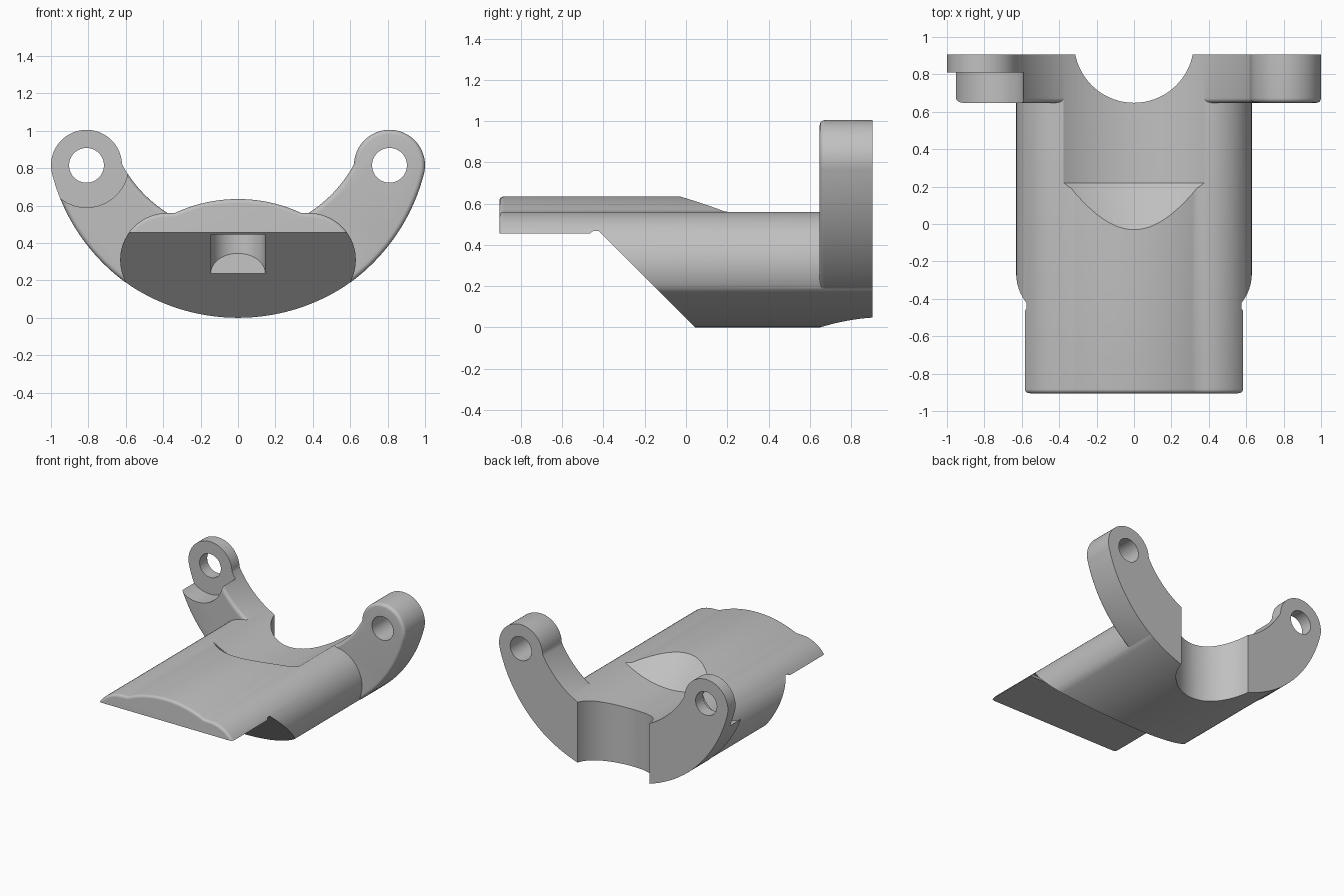
import bpy, bmesh, math
from mathutils import Vector

if "Cube" in bpy.data.objects:
    bpy.data.objects.remove(bpy.data.objects["Cube"])

grey = bpy.data.materials.new("satin grey")
grey.diffuse_color = (0.53, 0.53, 0.53, 1)
grey.use_nodes = True
grey.node_tree.nodes["Principled BSDF"].inputs["Base Color"].default_value = grey.diffuse_color


def loft(name, rings):
    """Closed solid through a list of equally sized point rings."""
    bm = bmesh.new()
    vs = [[bm.verts.new(p) for p in ring] for ring in rings]
    n = len(vs[0])
    for a, b in zip(vs, vs[1:]):
        for i in range(n):
            j = (i + 1) % n
            bm.faces.new((a[i], a[j], b[j], b[i]))
    bm.faces.new(vs[0])
    bm.faces.new(vs[-1])
    bmesh.ops.recalc_face_normals(bm, faces=bm.faces)
    me = bpy.data.meshes.new(name)
    bm.to_mesh(me)
    bm.free()
    me.materials.append(grey)
    ob = bpy.data.objects.new(name, me)
    bpy.context.collection.objects.link(ob)
    return ob


def arc(cx, cz, r, a0, a1, n, r1=None):
    """Arc points in degrees; the radius may drift from r to r1."""
    r1 = r if r1 is None else r1
    out = []
    for i in range(n + 1):
        t = i / n
        a, q = math.radians(a0 + (a1 - a0) * t), r + (r1 - r) * t
        out.append((cx + q * math.cos(a), cz + q * math.sin(a)))
    return out


def inset(pts, d):
    """Offset a counter-clockwise profile inwards."""
    out = []
    for i, p in enumerate(pts):
        p, a, b = Vector(p), Vector(pts[i - 1]), Vector(pts[(i + 1) % len(pts)])
        e, f = (p - a).normalized(), (b - p).normalized()
        m = (Vector((-e.y, e.x)) + Vector((-f.y, f.x))).normalized()
        out.append(tuple(p + m * d))
    return out


def rounded_front(name, pts, y0, y1, r, side=1):
    """Extrude an x-z profile along y with a rounded front edge."""
    rings = []
    for k in range(6):
        a = math.radians(18 * k)
        ring = inset(pts, r * (1 - math.sin(a)))
        rings.append([(side * x, y0 + r * (1 - math.cos(a)), z) for x, z in ring])
    rings.append([(side * x, y1, z) for x, z in pts])
    return loft(name, rings)


def tube(name, x, z, sections, n=64):
    """Solid of revolution about a y-parallel axis from (y, radius) pairs."""
    return loft(name, [[(px, y, pz) for px, pz in arc(x, z, r, 0, 360, n)[:-1]]
                       for y, r in sections])


def boolean(ob, other, op="DIFFERENCE"):
    m = ob.modifiers.new("cut", "BOOLEAN")
    m.operation, m.solver, m.object = op, "EXACT", other
    bpy.ops.object.select_all(action="DESELECT")
    bpy.context.view_layer.objects.active = ob
    ob.select_set(True)
    bpy.ops.object.modifier_apply(modifier=m.name)
    bpy.data.objects.remove(other)


# Body: shallow arc below, round sides and a raised crown
bottom = arc(0, 1.05, 1.05, -124.7, -55.3, 40)
side = arc(0.38, 0.31, 0.25, -29, 90, 24)
crown = arc(0, -0.165, 0.8, 65.2, 114.8, 24)
section = bottom[1:-1] + side + crown + [(-x, z) for x, z in reversed(side)]
body = rounded_front("bracket", section, -0.905, 0.95, 0.022)

# Sloped underside with a thin front plate and a small relief groove
under = [(-1.2, 0.455), (-0.465, 0.455), (-0.45, 0.468), (-0.423, 0.468),
         (0.145, -0.1), (-1.2, -0.1)]
boolean(body, loft("under_cutter", [[(x, y, z) for y, z in under] for x in (-2, 2)]))

# Concave trough on top, starting with a conical run-in
boolean(body, tube("trough_cutter", 0, 1.156,
                   [(-0.2, 0.396), (0.22, 0.705), (1.1, 0.705)], 128))

# Round-backed pocket in the sloped face
plan = [(-0.145, -0.4), (0.145, -0.4)] + arc(0, -0.19, 0.145, 0, 180, 24)
boolean(body, loft("pocket_cutter", [
    [(x, y, 0.24 + 0.72 * (y + 0.19)) for x, y in plan],
    [(x, y, 0.455) for x, y in plan]]))

# Side lugs ending in round bosses
lug = (arc(0, 1.05, 1.05, -55.1, -16.2, 28, 1.033)
       + arc(0.81, 0.815, 0.19, -13, 178, 40)
       + arc(0, 1.156, 0.705, -29.5, -58.5, 18)
       + [(0.37, 0.3), (0.5, 0.3)])
for s in (1, -1):
    part = rounded_front("lug", lug, 0.648, 0.96, 0.025, s)
    if s < 0:  # thinner boss on one side
        boolean(part, tube("recess_cutter", -0.81, 0.815, [(0.4, 0.225), (0.81, 0.225)]))
    boolean(part, tube("hole_cutter", s * 0.81, 0.815, [(0.4, 0.093), (1.2, 0.093)], 48))
    boolean(body, part, "UNION")

# Flat back face
boolean(body, loft("back_cutter", [[(x, y, z) for x, z in
        ((-2, -1), (2, -1), (2, 2), (-2, 2))] for y in (0.905, 1.5)]))

# Upright round cut-out in the back
boolean(body, loft("neck_cutter", [[(x, y, z) for x, y in
        arc(0, 0.968, 0.32, 0, 360, 72)[:-1]] for z in (-0.5, 1.5)]))

bpy.ops.object.select_all(action="DESELECT")
body.select_set(True)
bpy.context.view_layer.objects.active = body
bpy.ops.object.shade_smooth_by_angle(angle=math.radians(28))
